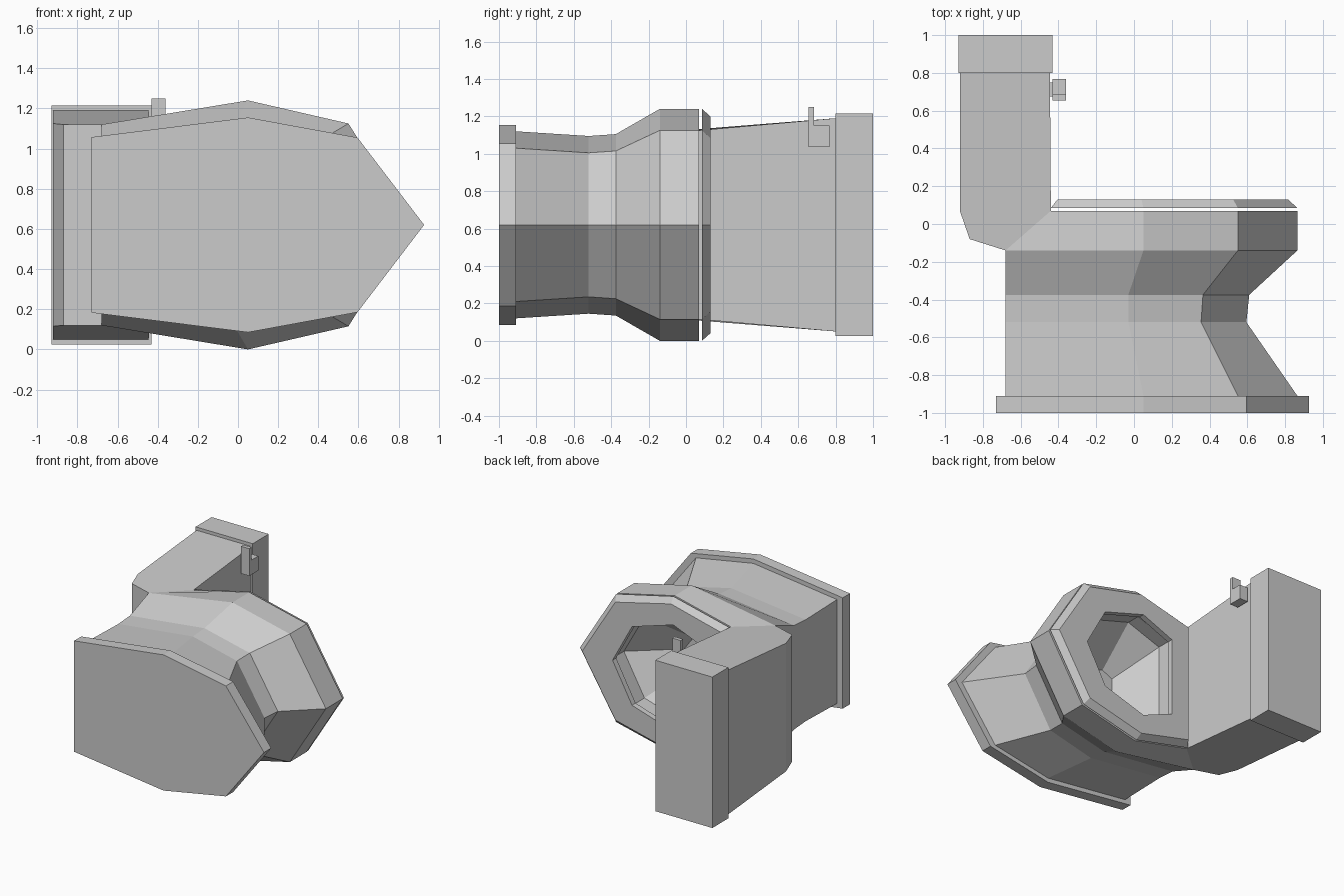
import bpy, bmesh

if "Cube" in bpy.data.objects:
    bpy.data.objects.remove(bpy.data.objects["Cube"])

CZ = 0.62  # mirror plane height


def finish(name, bm):
    bmesh.ops.recalc_face_normals(bm, faces=bm.faces)
    me = bpy.data.meshes.new(name)
    bm.to_mesh(me)
    bm.free()
    ob = bpy.data.objects.new(name, me)
    bpy.context.collection.objects.link(ob)
    return ob


def ring(y, back, mid, side, tip):
    """Seven-sided outline: (x, half width) for back, mid and side, plus the tip x."""
    half = [back, mid, side]
    pts = [(x, y, CZ + h) for x, h in half] + [(tip, y, CZ)]
    return pts + [(x, y, CZ - h) for x, h in reversed(half)]


def loft(name, rings, loop=False):
    bm = bmesh.new()
    vs = [[bm.verts.new(p) for p in r] for r in rings]
    n = len(vs[0])
    pairs = list(zip(vs, vs[1:]))
    if loop:
        pairs.append((vs[-1], vs[0]))
    else:
        bm.faces.new(vs[0])
        bm.faces.new(vs[-1])
    for a, b in pairs:
        for i in range(n):
            j = (i + 1) % n
            bm.faces.new((a[i], a[j], b[j], b[i]))
    return finish(name, bm)


def box(name, x, y, z):
    bm = bmesh.new()
    bmesh.ops.create_cube(bm, size=1)
    for v in bm.verts:
        v.co = [r[0] if c < 0 else r[1] for c, r in zip(v.co, (x, y, z))]
    return finish(name, bm)


# Foot plate
foot = ((-0.73, 0.437), (0.05, 0.535), (0.595, 0.435), 0.927)
loft("foot_plate", [ring(-1, *foot), ring(-0.91, *foot)])

# Pedestal and hollow bowl in one skin
loft("bowl", [
    ring(-0.91, (-0.68, 0.41), (0.05, 0.5), (0.55, 0.41), 0.865),
    ring(-0.52, (-0.68, 0.40), (-0.03, 0.475), (0.355, 0.385), 0.595),
    ring(-0.375, (-0.68, 0.41), (-0.03, 0.485), (0.365, 0.395), 0.61),
    ring(-0.14, (-0.68, 0.50), (0.05, 0.62), (0.55, 0.505), 0.865),
    ring(0.07, (-0.44, 0.505), (0.05, 0.62), (0.55, 0.505), 0.865),
    ring(0.07, (-0.27, 0.33), (0.02, 0.43), (0.39, 0.32), 0.57),
    ring(-0.04, (-0.27, 0.33), (0.02, 0.43), (0.39, 0.32), 0.57),
    ring(-0.32, (-0.06, 0.11), (0.03, 0.15), (0.16, 0.11), 0.24),
])

# Seat: bevelled ring floating just above the rim
outer = ((-0.44, 0.505), (0.05, 0.62), (0.55, 0.505), 0.865)
inner = ((-0.25, 0.31), (0.02, 0.42), (0.38, 0.31), 0.55)
loft("seat", [
    ring(0.085, *outer),
    ring(0.13, (-0.405, 0.47), (0.04, 0.58), (0.525, 0.465), 0.815),
    ring(0.13, *inner),
    ring(0.085, *inner),
], loop=True)

# Tank: side profile (x, y, half width) joined across the mirror plane
tank = [(-0.68, -0.14, 0.5), (-0.87, -0.08, 0.5), (-0.922, 0.07, 0.505),
        (-0.922, 0.8, 0.57), (-0.445, 0.8, 0.57), (-0.44, 0.07, 0.505)]
loft("tank", [[(x, y, CZ + s * h) for x, y, h in tank] for s in (1, -1)])
box("tank_lid", (-0.93, -0.432), (0.8, 1), (CZ - 0.595, CZ + 0.595))

# Flush handle
box("handle_stem", (-0.45, -0.43), (0.675, 0.75), (1.05, 1.135))
box("handle_block", (-0.432, -0.36), (0.655, 0.767), (1.035, 1.15))
box("handle_lever", (-0.432, -0.36), (0.655, 0.685), (1.15, 1.25))
